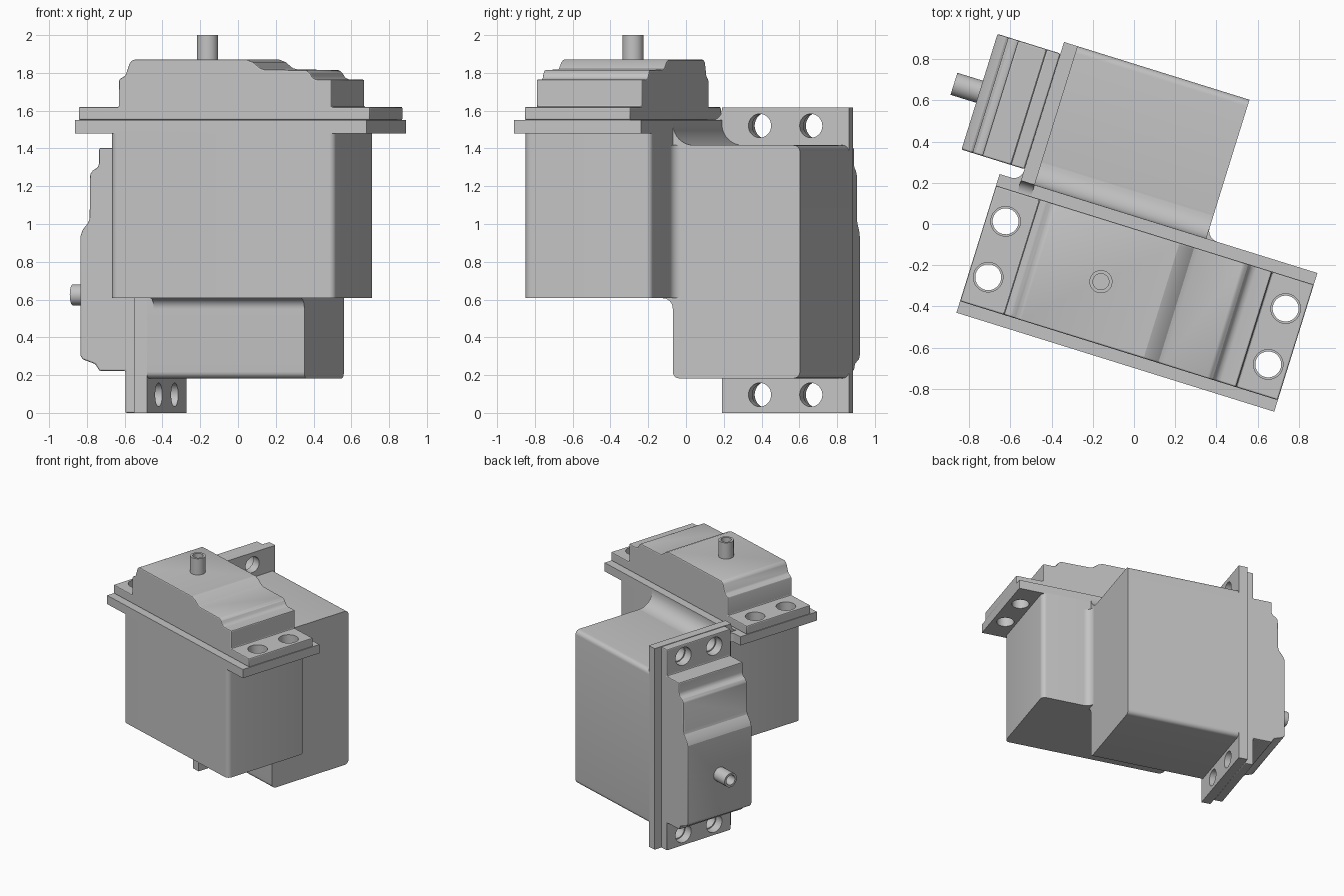
import bpy, bmesh, math
from mathutils import Matrix, Vector

cube = bpy.data.objects.get("Cube")
if cube:
    bpy.data.objects.remove(cube, do_unlink=True)

grey = bpy.data.materials.new("plain_grey")
grey.use_nodes = True
COLOUR = (0.55, 0.55, 0.55, 1)
grey.diffuse_color = COLOUR
grey.node_tree.nodes["Principled BSDF"].inputs["Base Color"].default_value = COLOUR

X, Y, Z = Vector((1, 0, 0)), Vector((0, 1, 0)), Vector((0, 0, 1))
TURN = Matrix.Rotation(math.radians(-17.3), 4, 'Z')

# Servo frames: long axis, width axis, shaft axis
UPRIGHT = TURN @ Matrix.Translation((0.113, -0.315, 0))
SIDEWAYS = TURN @ Matrix.Translation((0.963, 0.39, 0.808)) @ Matrix.Rotation(-math.pi / 2, 4, 'Y')

HALF_LEN, HALF_WID = 0.808, 0.3525   # mounting flange
COVER_WID = 0.294
BOTTOM, FLANGE_LOW, FLANGE_TOP, LUG_TOP = 0.607, 1.48, 1.55, 1.62


def prism(name, points, a, b, along, start, end, frame):
    """Extrude a 2D outline, drawn on axes a and b, along a third axis."""
    bm = bmesh.new()
    face = bm.faces.new([bm.verts.new(a * p + b * q + along * start) for p, q in points])
    new = bmesh.ops.extrude_face_region(bm, geom=[face])["geom"]
    bmesh.ops.translate(bm, vec=along * (end - start),
                        verts=[g for g in new if isinstance(g, bmesh.types.BMVert)])
    bmesh.ops.recalc_face_normals(bm, faces=bm.faces)
    mesh = bpy.data.meshes.new(name)
    bm.to_mesh(mesh)
    bm.free()
    mesh.materials.append(grey)
    obj = bpy.data.objects.new(name, mesh)
    obj.matrix_world = frame
    bpy.context.collection.objects.link(obj)
    return obj


def arc(cx, cy, r, first, last, steps):
    turn = (last - first) / steps
    return [(cx + r * math.cos(math.radians(first + turn * i)),
             cy + r * math.sin(math.radians(first + turn * i))) for i in range(steps + 1)]


def circle(cx, cy, r):
    return arc(cx, cy, r, 0, 360, 32)[:-1]


def rounded_rectangle(left, right, half_width, r):
    middle, half = (left + right) / 2, (right - left) / 2
    signs = [(1, 1), (-1, 1), (-1, -1), (1, -1)]
    return [p for i, (s, t) in enumerate(signs)
            for p in arc(middle + s * (half - r), t * (half_width - r), r,
                         90 * i, 90 * i + 90, 6)]


def activate(obj):
    bpy.ops.object.select_all(action='DESELECT')
    obj.select_set(True)
    bpy.context.view_layer.objects.active = obj


def smooth(obj, angle=35):
    activate(obj)
    bpy.ops.object.shade_smooth_by_angle(angle=math.radians(angle))


def bevel(obj, width):
    mod = obj.modifiers.new("soft_edges", 'BEVEL')
    mod.width, mod.segments, mod.limit_method = width, 2, 'ANGLE'
    mod.angle_limit = math.radians(25)
    activate(obj)
    bpy.ops.object.modifier_apply(modifier=mod.name)


def drill(obj, outline, low, high, frame):
    cutter = prism("hole_cutter", outline, X, Y, Z, low, high, frame)
    cutter.hide_render = True
    mod = obj.modifiers.new("hole", 'BOOLEAN')
    mod.operation, mod.solver, mod.object = 'DIFFERENCE', 'EXACT', cutter
    activate(obj)
    bpy.ops.object.modifier_apply(modifier=mod.name)
    bpy.data.objects.remove(cutter, do_unlink=True)


# Side outline of the stepped cover with its mounting lugs
COVER = [(-HALF_LEN, FLANGE_TOP), (-HALF_LEN, LUG_TOP), (-0.585, LUG_TOP), (-0.585, 1.765),
         (-0.55, 1.785), (-0.525, 1.855), (-0.505, 1.87), (0.125, 1.87), (0.16, 1.857),
         (0.2, 1.825), (0.225, 1.818), (0.455, 1.815), (0.475, 1.8), (0.49, 1.775),
         (0.51, 1.765), (0.595, 1.765), (0.595, LUG_TOP), (HALF_LEN, LUG_TOP),
         (HALF_LEN, FLANGE_TOP)]


def servo(label, frame, case_left, case_right):
    # Motor case with rounded upright edges
    case = prism(label + "_case", rounded_rectangle(case_left, case_right, HALF_WID, 0.035),
                 X, Y, Z, BOTTOM, FLANGE_LOW + 0.01, frame)
    # Mounting flange and stepped cover, drilled for four screws
    outline = [(HALF_LEN, HALF_WID), (-HALF_LEN, HALF_WID),
               (-HALF_LEN, -HALF_WID), (HALF_LEN, -HALF_WID)]
    flange = prism(label + "_flange", outline, X, Y, Z, FLANGE_LOW, FLANGE_TOP, frame)
    cover = prism(label + "_cover", COVER, X, Z, Y, -COVER_WID, COVER_WID, frame)
    bevel(cover, 0.008)
    for s in (-1, 1):
        for t in (-1, 1):
            drill(flange, circle(s * 0.712, t * 0.142, 0.063), 1.4, 1.6, frame)
            drill(cover, circle(s * 0.712, t * 0.142, 0.072), 1.5, 1.7, frame)
    # Hollow output shaft
    shaft = prism(label + "_shaft", circle(-0.183, 0, 0.056), X, Y, Z, 1.85, 2.0, frame)
    drill(shaft, circle(-0.183, 0, 0.039), 1.9, 2.1, frame)
    for part in (case, flange, shaft):
        smooth(part)
    smooth(cover, 20)


servo("upright_servo", UPRIGHT, -0.612, 0.628)
servo("sideways_servo", SIDEWAYS, -0.625, 0.609)


def fillet(name, corner, radius, a, b, along, start, end):
    """Concave blend in a corner, opening towards a and b."""
    p, q = corner[0] * sum(a), corner[1] * sum(b)
    curve = arc(p + radius, q + radius, radius, 270, 180, 10)
    smooth(prism(name, [(p, q)] + curve, a, b, along, start, end, TURN))


# Blends where the two cases join
SEAM, CASE_END, CASE_TOP, FLANGE_FACE = 0.0375, 0.356, 1.417, -0.587
fillet("top_blend", (SEAM, CASE_TOP), 0.115, Y, Z, X, FLANGE_FACE, CASE_END)
fillet("bottom_blend", (SEAM, BOTTOM), 0.055, -Y, -Z, X, -0.48, CASE_END)
fillet("side_blend", (CASE_END, SEAM), 0.055, X, Y, Z, BOTTOM, CASE_TOP)

# Blends where the two flanges meet
fillet("ledge_blend", (SEAM, FLANGE_TOP), 0.055, -Y, Z, X, FLANGE_FACE, -0.517)
fillet("flange_blend", (FLANGE_FACE, SEAM), 0.05, -X, Y, Z, FLANGE_LOW, FLANGE_TOP)
